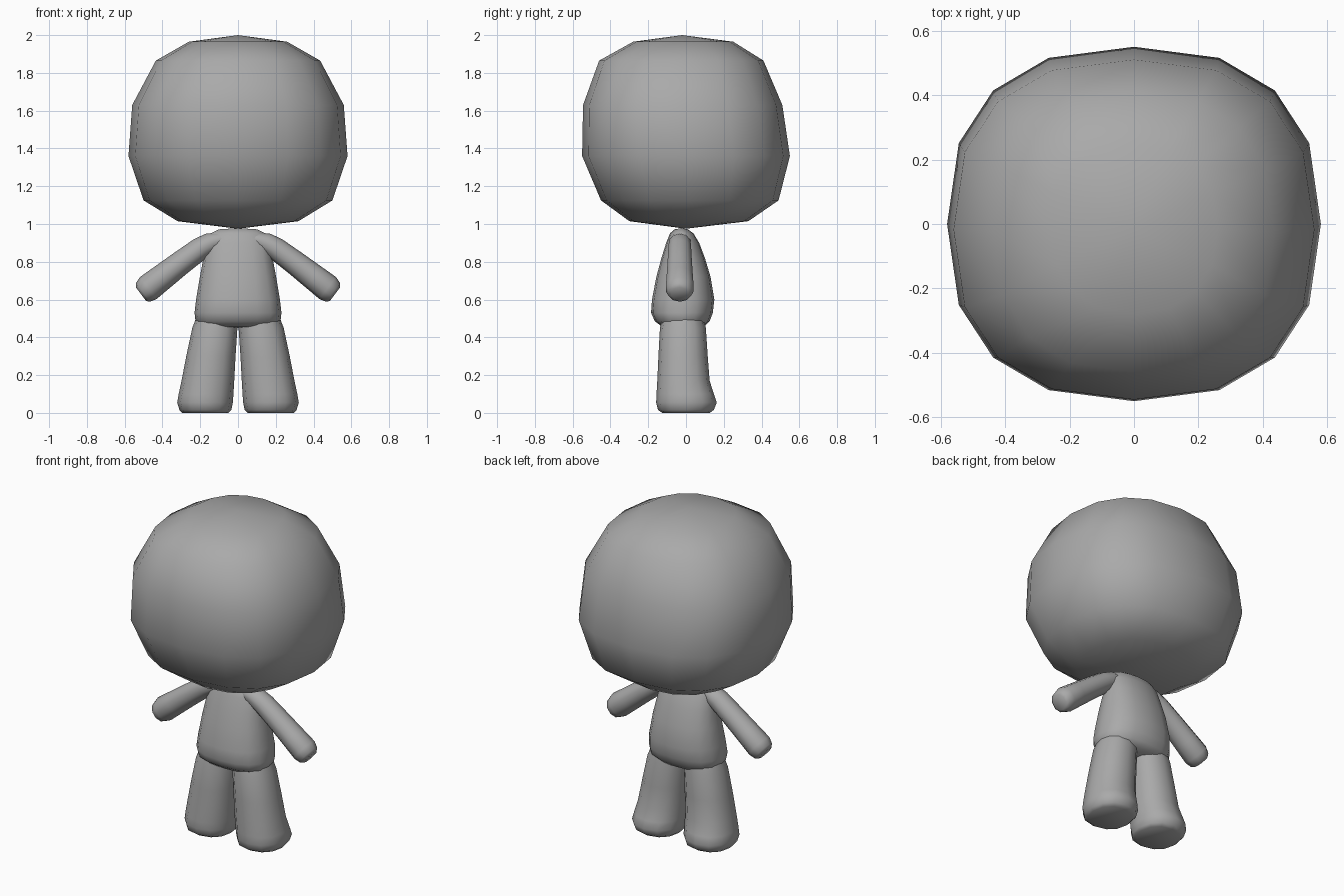
import bpy, bmesh, math
from mathutils import Vector

if "Cube" in bpy.data.objects:
    bpy.data.objects.remove(bpy.data.objects["Cube"])

grey = bpy.data.materials.new("plain grey")
grey.diffuse_color = (0.4, 0.4, 0.4, 1)
grey.use_nodes = True
grey.node_tree.nodes["Principled BSDF"].inputs["Base Color"].default_value = grey.diffuse_color


def power(v, p):
    return math.copysign(abs(v) ** (2 / p), v)


def ring(centre, u, v, p=2.0, n=16):
    """Superellipse loop round a centre, with half-axes u and v."""
    c, u, v = Vector(centre), Vector(u), Vector(v)
    return [c + u * power(math.cos(2 * math.pi * i / n), p)
            + v * power(math.sin(2 * math.pi * i / n), p) for i in range(n)]


def level(z, x0, x1, y0, y1, p=2.0, n=16):
    """Horizontal loop filling the given x and y extents."""
    return ring(((x0 + x1) / 2, (y0 + y1) / 2, z),
                ((x1 - x0) / 2, 0, 0), (0, (y1 - y0) / 2, 0), p, n)


def loft(name, loops, start=None, end=None, sharp=60):
    """Skin the loops; an end is a pole point, 'flat', or left open."""
    bm = bmesh.new()
    rows = [[bm.verts.new(co) for co in loop] for loop in loops]
    n = len(rows[0])
    for a, b in zip(rows, rows[1:]):
        for i in range(n):
            j = (i + 1) % n
            bm.faces.new((a[i], a[j], b[j], b[i]))
    for row, cap in ((rows[0], start), (rows[-1], end)):
        if cap == "flat":
            bm.faces.new(row)
        elif cap:
            pole = bm.verts.new(cap)
            for i in range(n):
                bm.faces.new((row[i], row[(i + 1) % n], pole))
    bmesh.ops.recalc_face_normals(bm, faces=bm.faces)
    mesh = bpy.data.meshes.new(name)
    bm.to_mesh(mesh)
    bm.free()
    mesh.materials.append(grey)
    obj = bpy.data.objects.new(name, mesh)
    bpy.context.collection.objects.link(obj)
    bpy.ops.object.select_all(action='DESELECT')
    obj.select_set(True)
    bpy.context.view_layer.objects.active = obj
    bpy.ops.object.shade_smooth_by_angle(angle=math.radians(sharp))
    return obj


# Head: large rounded box; height, half width, front, back, squareness
head = [(1.015, 0.32, -0.30, 0.33, 2.2),
        (1.125, 0.50, -0.45, 0.49, 2.4),
        (1.36, 0.58, -0.55, 0.55, 2.45),
        (1.63, 0.56, -0.545, 0.51, 2.45),
        (1.865, 0.435, -0.46, 0.41, 2.4),
        (1.965, 0.26, -0.28, 0.25, 2.2)]
loft("head", [level(z, -x, x, f, b, p) for z, x, f, b, p in head],
     start=(0, 0, 0.975), end=(0, -0.02, 2.0))

# Torso: flared, with a soft lip over the legs
torso = [(0.455, 0.19, -0.125, 0.095, 2.4),
         (0.485, 0.225, -0.165, 0.125, 2.4),
         (0.53, 0.23, -0.185, 0.142, 2.4),
         (0.60, 0.222, -0.18, 0.15, 2.4),
         (0.72, 0.202, -0.157, 0.13, 2.4),
         (0.82, 0.183, -0.13, 0.10, 2.3),
         (0.90, 0.17, -0.105, 0.07, 2.2),
         (0.95, 0.145, -0.085, 0.04, 2.0),
         (0.972, 0.10, -0.06, 0.01, 2.0)]
loft("torso", [level(z, -x, x, f, b, p) for z, x, f, b, p in torso],
     start=(0, -0.015, 0.45), end=(0, -0.025, 0.978))

# Legs: height, inner side, outer side, front, back
leg = [(0.0, 0.05, 0.295, -0.125, 0.125),
       (0.015, 0.035, 0.31, -0.148, 0.147),
       (0.055, 0.027, 0.322, -0.158, 0.163),
       (0.10, 0.024, 0.314, -0.156, 0.148),
       (0.17, 0.020, 0.299, -0.152, 0.125),
       (0.30, 0.013, 0.274, -0.146, 0.115),
       (0.45, 0.003, 0.242, -0.138, 0.105),
       (0.52, 0.003, 0.215, -0.12, 0.09)]

# Arms: distance outward, height, radius along a sloping centre line
arm = [(0.08, 0.915, 0.050), (0.14, 0.903, 0.056), (0.20, 0.870, 0.060),
       (0.30, 0.796, 0.064), (0.40, 0.719, 0.069),
       (0.475, 0.661, 0.073), (0.503, 0.638, 0.062), (0.514, 0.629, 0.045)]
slope = Vector((0.60, 0, 0.80))

for side, s in (("left", 1), ("right", -1)):
    loft(side + "_leg",
         [level(z, s * a, s * b, f, k, 2.2, 12) for z, a, b, f, k in leg],
         start="flat", end=None, sharp=50)
    loops = []
    for x, z, r in arm:
        across = (s * slope.x * r, 0, slope.z * r)
        loops.append(ring((s * x, -0.033, z), across, (0, r * 1.05, 0), 2.0, 10))
    loft(side + "_arm", loops, end="flat")
